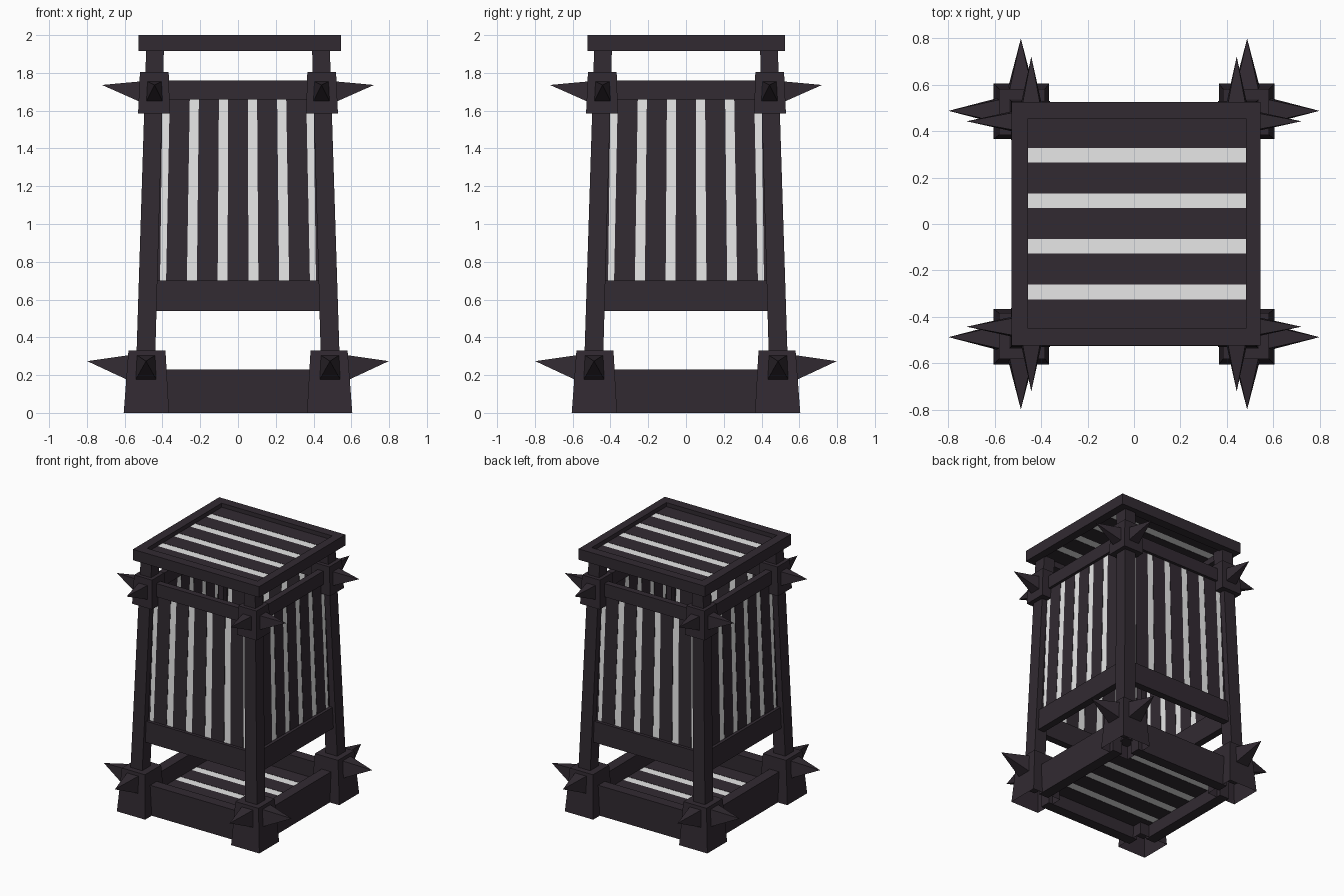
import bpy, bmesh, math
from mathutils import Matrix, Vector

if "Cube" in bpy.data.objects:
    bpy.data.objects.remove(bpy.data.objects["Cube"])


def material(name, rgb):
    m = bpy.data.materials.new(name)
    m.diffuse_color = (*rgb, 1)
    m.use_nodes = True
    m.node_tree.nodes["Principled BSDF"].inputs["Base Color"].default_value = m.diffuse_color
    return m


DARK = material("dark_wood", (0.031, 0.023, 0.031))
GLASS = material("pale_grey", (0.8, 0.8, 0.8))


def make(name, verts, faces, mat, turn=0):
    """Mesh object from points, turned about z by quarter turns."""
    bm = bmesh.new()
    rot = Matrix.Rotation(turn * math.pi / 2, 4, 'Z')
    vs = [bm.verts.new(rot @ Vector(v)) for v in verts]
    for f in faces:
        bm.faces.new([vs[i] for i in f])
    bmesh.ops.recalc_face_normals(bm, faces=bm.faces)
    me = bpy.data.meshes.new(name)
    bm.to_mesh(me)
    bm.free()
    me.materials.append(mat)
    ob = bpy.data.objects.new(name, me)
    bpy.context.collection.objects.link(ob)
    return ob


HEX = [(0, 1, 2, 3), (4, 5, 6, 7), (0, 1, 5, 4), (1, 2, 6, 5), (2, 3, 7, 6), (3, 0, 4, 7)]


def rect(x0, x1, y0, y1, z):
    return [(x0, y0, z), (x1, y0, z), (x1, y1, z), (x0, y1, z)]


def block(name, low, high, mat=DARK, turn=0, faces=HEX):
    """Six-sided block between a lower and an upper rectangle."""
    return make(name, rect(*low) + rect(*high), faces, mat, turn)


def box(name, x0, x1, y0, y1, z0, z1, mat=DARK, turn=0):
    return block(name, (x0, x1, y0, y1, z0), (x0, x1, y0, y1, z1), mat, turn)


def lean(z):
    """Distance of the leaning post line from the axis at height z."""
    return 0.497 - 0.030 * z


def side_part(name, z0, lo, z1, hi, half, mat, turn):
    """Upright part in a leaning side; lo and hi are its x ranges."""
    block(name, (*lo, -lean(z0) - half, -lean(z0) + half, z0),
          (*hi, -lean(z1) - half, -lean(z1) + half, z1), mat, turn)


def spike(name, cx, face, z, hw, hz, tip, turn):
    """Four-sided spike pointing to -y with a raised tip."""
    pts = [(cx - hw, -face, z - hz), (cx + hw, -face, z - hz),
           (cx + hw * 0.85, -face, z + hz), (cx - hw * 0.85, -face, z + hz),
           (cx, -tip, z + 0.036)]
    make(name, pts, [(0, 1, 2, 3), (0, 1, 4), (1, 2, 4), (2, 3, 4), (3, 0, 4)], DARK, turn)


def square(c, h, z):
    return (c - h, c + h, c - h, c + h, z)


for k in range(4):
    # corner: foot (open below), post and upper bracket
    block("foot", square(0.485, 0.12, 0), square(0.482, 0.098, 0.33), turn=k, faces=HEX[1:])
    block("post", square(lean(0.1), 0.05, 0.1), square(lean(1.93), 0.047, 1.93), turn=k)
    block("upper_bracket", square(0.445, 0.084, 1.585), square(0.443, 0.076, 1.805), turn=k)

    # two spikes on each face of the corners
    for s in (-1, 1):
        spike("foot_spike", s * 0.487, 0.575, 0.238, 0.058, 0.068, 0.798, k)
        spike("bracket_spike", s * 0.442, 0.515, 1.70, 0.045, 0.055, 0.72, k)

    # base beam and side rails
    box("base_beam", -0.40, 0.40, -0.525, -0.445, 0, 0.23, turn=k)
    side_part("lower_rail", 0.54, (-0.45, 0.45), 0.70, (-0.45, 0.45), 0.027, DARK, k)
    side_part("upper_rail", 1.66, (-0.42, 0.42), 1.76, (-0.42, 0.42), 0.024, DARK, k)

    # thin side panel: dark stripes just proud of the pale plate on both faces
    for i in range(-2, 3):
        a, b = i * 0.163, i * 0.154
        side_part("side_slat", 0.68, (a - 0.055, a + 0.055), 1.68,
                  (b - 0.053, b + 0.053), 0.004, DARK, k)
    for s in (-1, 1):
        side_part("side_edge_strip", 0.68, (s * 0.435 - 0.022, s * 0.435 + 0.022), 1.68,
                  (s * 0.42 - 0.02, s * 0.42 + 0.02), 0.004, DARK, k)
    side_part("side_plate", 0.68, (-0.45, 0.45), 1.67, (-0.42, 0.42), 0.002, GLASS, k)

# roof frame
for y0, y1 in ((-0.522, -0.45), (0.455, 0.525)):
    box("roof_frame_long", -0.527, 0.545, y0, y1, 1.917, 2.0)
for x0, x1 in ((-0.527, -0.457), (0.482, 0.545)):
    box("roof_frame_short", x0, x1, -0.45, 0.455, 1.917, 2.0)

# thin striped roof and floor panels
for name, z, x0, x1 in (("roof", 1.965, -0.47, 0.49), ("floor", 0.10, -0.46, 0.46)):
    for i in range(-2, 3):
        c = i * 0.196 + 0.002
        box(name + "_slat", x0, x1, max(c - 0.066, -0.46), min(c + 0.066, 0.465),
            z - 0.004, z + 0.004)
    box(name + "_plate", x0, x1, -0.46, 0.46, z - 0.002, z + 0.002, GLASS)
